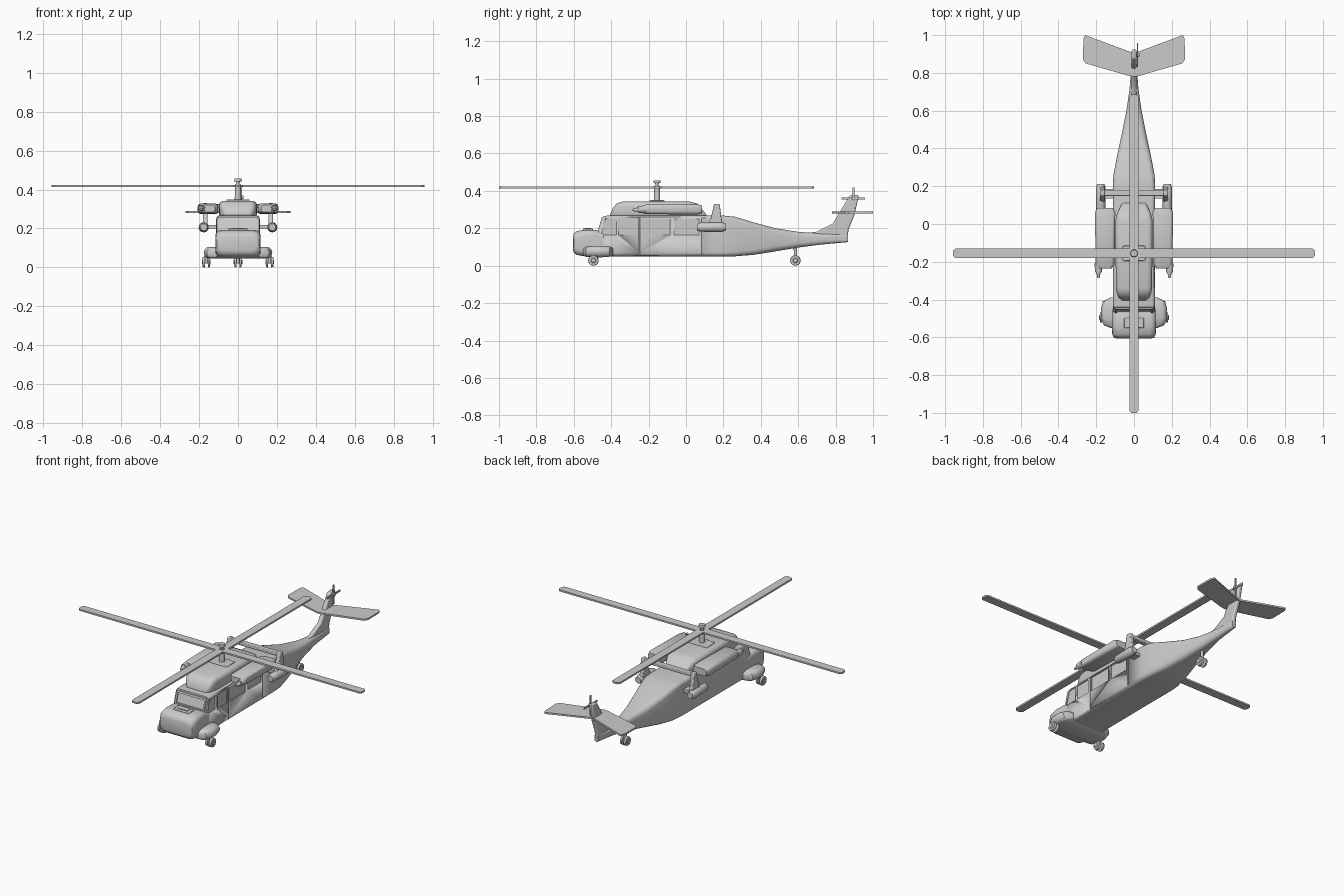
import bpy, bmesh, math
from mathutils import Vector, Matrix


def finish(name, bm, mirror=False, bevel=0, angle=35):
    if mirror:
        geo = bmesh.ops.duplicate(bm, geom=bm.verts[:] + bm.edges[:] + bm.faces[:])["geom"]
        for v in geo:
            if isinstance(v, bmesh.types.BMVert):
                v.co.x *= -1
    bmesh.ops.recalc_face_normals(bm, faces=bm.faces[:])
    me = bpy.data.meshes.new(name)
    bm.to_mesh(me)
    bm.free()
    ob = bpy.data.objects.new(name, me)
    bpy.context.collection.objects.link(ob)
    if bevel:
        m = ob.modifiers.new("Bevel", "BEVEL")
        m.width, m.segments = bevel, 2
    bpy.ops.object.select_all(action="DESELECT")
    ob.select_set(True)
    bpy.context.view_layer.objects.active = ob
    bpy.ops.object.shade_smooth_by_angle(angle=math.radians(angle))
    return ob


def loft(name, sections, cx=0, slants=None, mirror=False, n=5):
    """Rounded-rectangle rings (y, half width, z bottom, z top, radius) joined along y."""
    bm = bmesh.new()
    rings = []
    for i, (y, hw, zb, zt, r) in enumerate(sections):
        slant = slants.get(i, 0) if slants else 0
        r = min(r, hw, (zt - zb) / 2)
        ring = []
        for k, (sx, sz) in enumerate([(1, 1), (-1, 1), (-1, -1), (1, -1)]):
            px = sx * (hw - r)
            pz = zt - r if sz > 0 else zb + r
            for j in range(n):
                a = (k + j / (n - 1)) * math.pi / 2
                z = pz + r * math.sin(a)
                ring.append(bm.verts.new((cx + px + r * math.cos(a), y + slant * (z - zb), z)))
        rings.append(ring)
    for a, b in zip(rings, rings[1:]):
        for i in range(len(a)):
            j = (i + 1) % len(a)
            bm.faces.new((a[i], a[j], b[j], b[i]))
    bm.faces.new(rings[0])
    bm.faces.new(rings[-1])
    bmesh.ops.remove_doubles(bm, verts=bm.verts[:], dist=1e-5)
    return finish(name, bm, mirror)


def prism(name, pts, lo, hi, axis="z", **kw):
    """Extrude a flat outline: (x, y) along z, or (y, z) along x."""
    bm = bmesh.new()
    put = (lambda p, h: (p[0], p[1], h)) if axis == "z" else (lambda p, h: (h, p[0], p[1]))
    a = [bm.verts.new(put(p, lo)) for p in pts]
    b = [bm.verts.new(put(p, hi)) for p in pts]
    bm.faces.new(a)
    bm.faces.new(b)
    for i in range(len(a)):
        j = (i + 1) % len(a)
        bm.faces.new((a[i], a[j], b[j], b[i]))
    return finish(name, bm, **kw)


def box(name, x0, x1, y0, y1, z0, z1, **kw):
    return prism(name, [(x0, y0), (x1, y0), (x1, y1), (x0, y1)], z0, z1, **kw)


def rods(name, items, mirror=False, seg=20):
    """Cones and cylinders from (start, end, radius, end radius)."""
    bm = bmesh.new()
    for p, q, r1, r2 in items:
        p, q = Vector(p), Vector(q)
        rot = (q - p).to_track_quat("Z", "Y").to_matrix().to_4x4()
        bmesh.ops.create_cone(bm, cap_ends=True, segments=seg, radius1=r1, radius2=r2,
                              depth=(q - p).length, matrix=Matrix.Translation((p + q) / 2) @ rot)
    return finish(name, bm, mirror)


def carve(ob, cutter):
    m = ob.modifiers.new("Cut", "BOOLEAN")
    m.operation, m.solver, m.object = "DIFFERENCE", "EXACT", cutter
    cutter.hide_render = True
    cutter.hide_viewport = True
    cutter.display_type = "WIRE"


# Cabin with sloped windscreen, tapering into the tail boom
cabin = loft("fuselage", [
    (-0.505, 0.108, 0.05, 0.265, 0.015), (-0.42, 0.112, 0.05, 0.268, 0.02),
    (0.20, 0.112, 0.05, 0.268, 0.022), (0.26, 0.109, 0.05, 0.262, 0.025),
    (0.36, 0.09, 0.058, 0.232, 0.028), (0.48, 0.064, 0.077, 0.2, 0.03),
    (0.60, 0.04, 0.097, 0.181, 0.026), (0.72, 0.023, 0.113, 0.173, 0.02),
    (0.82, 0.016, 0.122, 0.172, 0.015), (0.865, 0.012, 0.126, 0.172, 0.01)], slants={0: 0.3})

# Window pockets and door gaps
for i, (y0, y1) in enumerate([(-0.36, -0.262), (-0.235, -0.085), (-0.065, 0.07)]):
    carve(cabin, box(f"window_cutter_{i}", 0.107, 0.14, y0, y1, 0.165, 0.25, mirror=True))
carve(cabin, prism("cockpit_window_cutter", [(-0.455, 0.165), (-0.372, 0.165), (-0.372, 0.25),
                                             (-0.428, 0.25)], 0.106, 0.14, "x", mirror=True))
carve(cabin, box("door_gap_cutter", 0.104, 0.14, -0.252, -0.245, 0.055, 0.26, mirror=True))
carve(cabin, box("rear_door_cutter", 0.109, 0.14, 0.078, 0.082, 0.055, 0.26, mirror=True))
# Windscreen frame and centre post, following the slope
for nm, xa, xb, za, zb in [("windscreen_sill", -0.1, 0.1, 0.178, 0.192),
                           ("windscreen_header", -0.1, 0.1, 0.247, 0.258)]:
    ya, yb = -0.505 + 0.3 * (za - 0.05), -0.505 + 0.3 * (zb - 0.05)
    prism(nm, [(ya - 0.008, za), (yb - 0.008, zb), (yb + 0.01, zb), (ya + 0.01, za)], xa, xb, "x")
prism("windscreen_pillars", [(-0.472, 0.185), (-0.451, 0.255), (-0.435, 0.255), (-0.455, 0.185)],
      0.09, 0.1, "x", mirror=True)

# Nose, its top hatch and the wheel sponsons
loft("nose", [(-0.605, 0.095, 0.085, 0.155, 0.03), (-0.6, 0.108, 0.07, 0.172, 0.035),
              (-0.585, 0.115, 0.058, 0.185, 0.035), (-0.54, 0.116, 0.05, 0.192, 0.03),
              (-0.48, 0.114, 0.05, 0.19, 0.025), (-0.44, 0.112, 0.05, 0.175, 0.02)])
box("nose_hatch", -0.052, 0.052, -0.55, -0.498, 0.185, 0.199, bevel=0.004)
box("nose_hatch_lid", -0.035, 0.035, -0.54, -0.508, 0.195, 0.202)
loft("sponsons", [(-0.55, 0.125, 0.055, 0.09, 0.02), (-0.535, 0.16, 0.048, 0.1, 0.026),
                  (-0.50, 0.176, 0.045, 0.106, 0.03), (-0.45, 0.176, 0.045, 0.106, 0.03),
                  (-0.41, 0.165, 0.048, 0.103, 0.027), (-0.39, 0.125, 0.055, 0.095, 0.02)])

# Roof cowling and engine pods
loft("roof_cowling", [(-0.405, 0.06, 0.255, 0.275, 0.01), (-0.39, 0.08, 0.255, 0.31, 0.02),
                      (-0.37, 0.09, 0.255, 0.333, 0.025), (-0.34, 0.096, 0.255, 0.342, 0.025),
                      (0.02, 0.098, 0.255, 0.342, 0.025), (0.06, 0.088, 0.255, 0.332, 0.025),
                      (0.11, 0.062, 0.255, 0.272, 0.01)])
loft("engine_pods", [(-0.235, 0.035, 0.284, 0.32, 0.015), (-0.215, 0.05, 0.276, 0.328, 0.018),
                     (0.06, 0.054, 0.274, 0.328, 0.018), (0.085, 0.044, 0.28, 0.322, 0.016)],
     cx=0.153, mirror=True)
rods("engine_intakes", [((0.188, -0.21, 0.302), (0.188, -0.255, 0.3), 0.021, 0.018),
                        ((0.188, -0.255, 0.3), (0.188, -0.285, 0.298), 0.012, 0.006)], mirror=True)

# Main rotor
box("mast_base", -0.06, 0.06, -0.195, -0.115, 0.335, 0.35, bevel=0.005)
rods("rotor_mast", [((0, -0.155, 0.33), (0, -0.155, 0.428), 0.018, 0.014),
                    ((0, -0.155, 0.428), (0, -0.155, 0.442), 0.008, 0.01),
                    ((0, -0.155, 0.442), (0, -0.155, 0.456), 0.02, 0.018)])
for i, length in enumerate([0.957, 0.84, 0.957, 0.845]):
    c, s = math.cos(i * math.pi / 2), math.sin(i * math.pi / 2)
    outline = [(0, -0.025), (length - 0.012, -0.025), (length, -0.014), (length, 0.014),
               (length - 0.012, 0.025), (0, 0.025)]
    prism(f"main_blade_{i}", [(c * x - s * y, s * x + c * y - 0.155) for x, y in outline],
          0.413, 0.423)

# Outboard pylons with pods, stub arms and cross beam
prism("pylons", [(0.105, 0.2), (0.205, 0.195), (0.19, 0.25), (0.18, 0.33), (0.15, 0.33),
                 (0.132, 0.25)], 0.156, 0.18, "x", mirror=True, bevel=0.005)
loft("pylon_pods", [(0.06, 0.018, 0.188, 0.224, 0.018), (0.075, 0.024, 0.182, 0.23, 0.03),
                    (0.19, 0.026, 0.18, 0.232, 0.03), (0.213, 0.019, 0.188, 0.225, 0.03)],
     cx=0.176, mirror=True)
box("stub_arms", 0.1, 0.17, 0.135, 0.185, 0.2, 0.218, mirror=True)
box("cross_beam", -0.165, 0.165, 0.148, 0.18, 0.305, 0.325, bevel=0.004)

# Tail fin and stabilizer
prism("tail_fin", [(0.64, 0.174), (0.70, 0.182), (0.785, 0.225), (0.875, 0.375), (0.925, 0.378),
                   (0.90, 0.27), (0.868, 0.19), (0.865, 0.13), (0.8, 0.14)],
      -0.013, 0.013, "x", bevel=0.007)
prism("stabilizer", [(0, 0.78), (0.03, 0.785), (0.255, 0.85), (0.27, 0.87), (0.268, 0.98),
                     (0.258, 1.0), (0.03, 0.915), (0, 0.905)], 0.28, 0.29, mirror=True)

# Tail rotor
rods("tail_rotor_hub", [((0, 0.895, 0.36), (0.028, 0.895, 0.36), 0.012, 0.009)])
for nm, dy, dz in [("tail_blade_upright", 0.006, 0.058), ("tail_blade_level", 0.063, 0.006)]:
    box(nm, 0.016, 0.021, 0.895 - dy, 0.895 + dy, 0.36 - dz, 0.36 + dz)

# Landing gear: twin wheels on short legs
for nm, xs, y, top, mirror in [("front", 0.162, -0.495, 0.07, True),
                               ("tail", 0.0, 0.585, 0.115, False)]:
    wheels = []
    for s in (-1, 1):
        wheels += [((xs + s * 0.007, y, 0.028), (xs + s * 0.019, y, 0.028), 0.028, 0.026),
                   ((xs + s * 0.019, y, 0.028), (xs + s * 0.022, y, 0.028), 0.014, 0.01)]
    rods(nm + "_wheels", wheels, mirror, 24)
    rods(nm + "_gear_leg", [((xs, y, 0.02), (xs, y, top), 0.007, 0.01)], mirror, 12)
